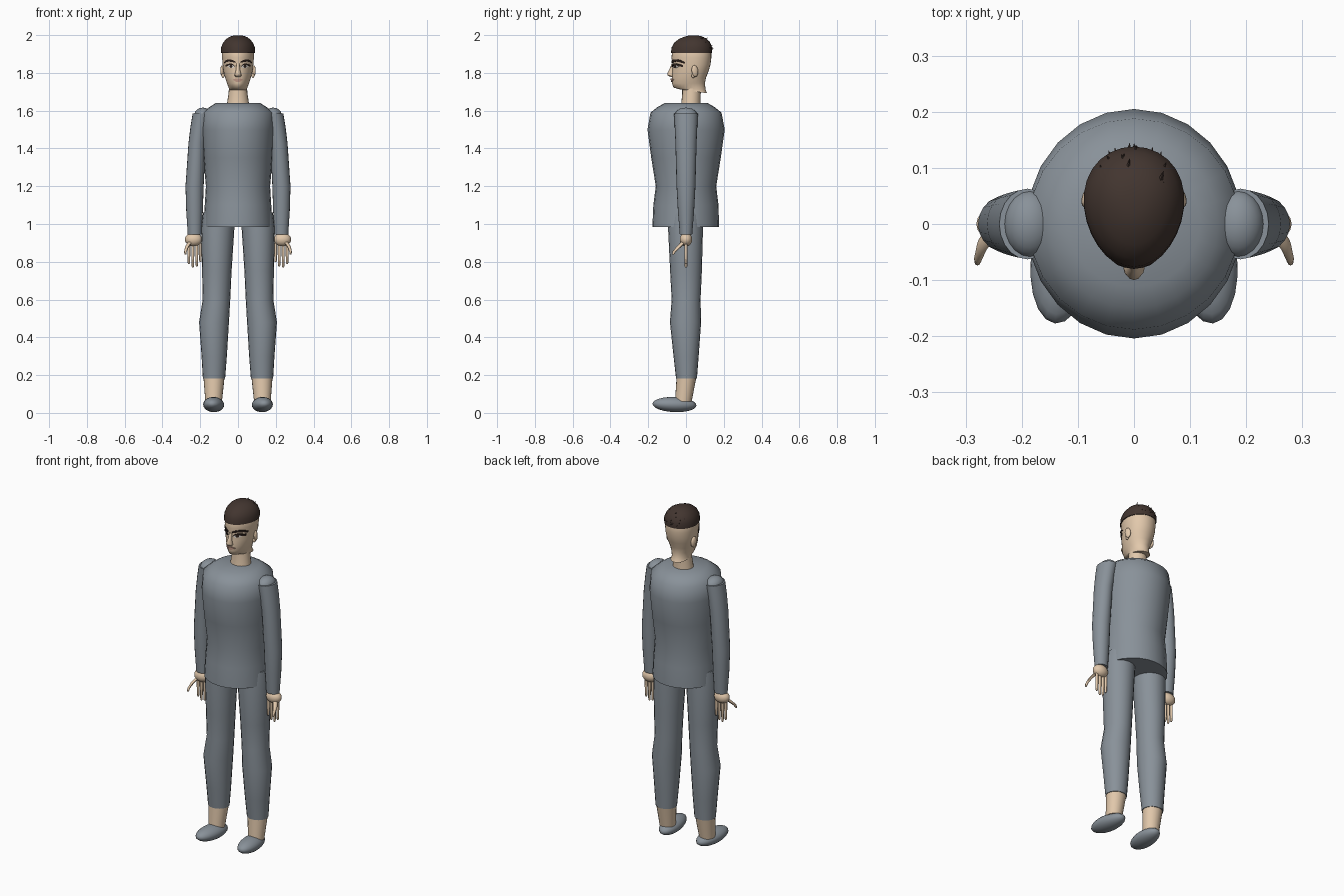
import bpy, bmesh, math, random
from mathutils import Vector, Matrix

random.seed(4)


def material(name, rgb):
    m = bpy.data.materials.new(name)
    m.diffuse_color = (*rgb, 1)
    return m


CLOTH = material("grey cloth", (0.25, 0.285, 0.32))
SKIN = material("skin", (0.76, 0.58, 0.41))
HAIR = material("dark brown hair", (0.055, 0.036, 0.029))
BROW = material("brow brown", (0.03, 0.018, 0.014))
WHITE = material("eye white", (0.75, 0.72, 0.68))
LIP = material("lip", (0.5, 0.3, 0.23))


def finish(name, bm, mat, angle=50):
    bmesh.ops.recalc_face_normals(bm, faces=bm.faces)
    me = bpy.data.meshes.new(name)
    bm.to_mesh(me)
    bm.free()
    me.materials.append(mat)
    ob = bpy.data.objects.new(name, me)
    bpy.context.collection.objects.link(ob)
    bpy.ops.object.select_all(action='DESELECT')
    ob.select_set(True)
    bpy.context.view_layer.objects.active = ob
    bpy.ops.object.shade_smooth_by_angle(angle=math.radians(angle))
    return ob


def loft(name, rings, mat, n=20, egg=0.0, side=1, angle=50):
    """Rings: (z, x centre, y front, y back, half width[, z at the back])."""
    bm = bmesh.new()
    loops = []
    for z, xc, yf, yb, w, *zb in rings:
        zb = zb[0] if zb else z
        loop = []
        for i in range(n):
            a = 2 * math.pi * i / n
            c = math.cos(a)
            loop.append(bm.verts.new((side * (xc + w * math.sin(a) * (1 - egg * c)),
                                      (yf + yb) / 2 - (yb - yf) / 2 * c,
                                      z + (zb - z) * (1 - c) / 2)))
        loops.append(loop)
    for p, q in zip(loops, loops[1:]):
        for i in range(n):
            j = (i + 1) % n
            bm.faces.new((p[i], p[j], q[j], q[i]))
    bm.faces.new(loops[0])
    bm.faces.new(loops[-1])
    return finish(name, bm, mat, angle)


def ball(name, centre, radii, mat, turn=0, tilt=0, seg=20):
    bm = bmesh.new()
    bmesh.ops.create_uvsphere(bm, u_segments=seg, v_segments=seg // 2 + 2, radius=1)
    bm.transform(Matrix.Translation(centre) @ Matrix.Rotation(turn, 4, 'Z')
                 @ Matrix.Rotation(tilt, 4, 'X') @ Matrix.Diagonal((*radii, 1)))
    return finish(name, bm, mat)


# shirt body
loft("shirt_body", [(0.985, 0, -.178, .175, .183), (1.10, 0, -.173, .172, .176),
                    (1.20, 0, -.16, .16, .17), (1.35, 0, -.184, .184, .183),
                    (1.50, 0, -.204, .205, .192), (1.59, 0, -.188, .188, .188),
                    (1.62, 0, -.15, .15, .15), (1.64, 0, -.112, .115, .118)],
     CLOTH, n=24, angle=60)

# neck
loft("neck", [(1.60, 0, -.03, .08, .06), (1.64, 0, -.025, .077, .058),
              (1.69, 0, -.02, .078, .05), (1.74, 0, -.02, .08, .047)], SKIN)

# limbs
for s, tag in ((1, "left"), (-1, "right")):
    loft(tag + "_trouser_leg", [(.183, .127, -.053, .058, .059), (.30, .126, -.066, .067, .067),
                                (.48, .127, -.085, .08, .079), (.60, .114, -.076, .077, .073),
                                (.75, .112, -.084, .084, .078), (.98, .107, -.095, .09, .088),
                                (1.06, .10, -.09, .088, .085)], CLOTH, side=s)
    loft(tag + "_ankle", [(.06, .129, -.058, .03, .044), (.19, .127, -.05, .055, .056)],
         SKIN, side=s)
    ball(tag + "_shoe", (s * .129, -.061, .044), (.055, .117, .04), CLOTH,
         turn=s * .1, tilt=-.04)
    loft(tag + "_sleeve", [(.945, .229, -.033, .033, .037), (1.07, .23, -.043, .043, .044),
                           (1.20, .23, -.05, .05, .048), (1.43, .216, -.056, .056, .046),
                           (1.52, .203, -.06, .06, .048), (1.585, .19, -.063, .063, .05)],
         CLOTH, side=s)
    ball(tag + "_shoulder_cap", (s * .186, 0, 1.575), (.046, .06, .041), CLOTH)
    # hand
    ball(tag + "_palm", (s * .235, 0, .918), (.046, .033, .036), SKIN)
    for k, (x, tip) in enumerate(((.199, .798), (.218, .775), (.239, .77), (.26, .788))):
        loft(f"{tag}_finger_{k + 1}", [(tip, x, -.004, .004, .004), (tip + .006, x, -.007, .007, .006),
                                       (.85, x, -.009, .009, .008), (.90, x, -.009, .009, .008)],
             SKIN, n=8, side=s)
    loft(tag + "_thumb", [(.838, .279, -.074, -.064, .005), (.855, .278, -.071, -.052, .007),
                          (.88, .27, -.05, -.024, .01), (.91, .25, -.022, .004, .012)],
         SKIN, n=8, side=s)

# head
EGG = 0.12
HEAD = [(1.712, 0, -.03, .112, .048, 1.692), (1.722, 0, -.066, .104, .047, 1.71),
        (1.745, 0, -.074, .10, .058), (1.775, 0, -.074, .106, .068),
        (1.81, 0, -.073, .12, .077), (1.845, 0, -.070, .13, .081),
        (1.88, 0, -.077, .134, .084), (1.915, 0, -.073, .134, .084),
        (1.95, 0, -.055, .12, .07), (1.975, 0, -.01, .08, .04)]
loft("head", HEAD, SKIN, n=28, egg=EGG, angle=70)


def face_y(x, z):
    """Depth of the front of the head at x, z."""
    for p, q in zip(HEAD, HEAD[1:]):
        if p[0] <= z <= q[0]:
            t = (z - p[0]) / (q[0] - p[0])
            yf, yb, w = (p[i] + (q[i] - p[i]) * t for i in (2, 3, 4))
            lo, hi = 0, 1.4
            for _ in range(25):
                a = (lo + hi) / 2
                if w * math.sin(a) * (1 - EGG * math.cos(a)) < abs(x):
                    lo = a
                else:
                    hi = a
            return (yf + yb) / 2 - (yb - yf) / 2 * math.cos(lo)


def plate(name, cols, mat, lift, side=1):
    """Thin plate laid on the face; cols are (x, z low, z high)."""
    bm = bmesh.new()
    grid = []
    for x, z0, z1 in cols:
        row = []
        for z in (z0, z1):
            y = face_y(x, z)
            row += [bm.verts.new((side * x, y - lift, z)), bm.verts.new((side * x, y + .002, z))]
        grid.append((row[0], row[2], row[3], row[1]))
    for p, q in zip(grid, grid[1:]):
        for i in range(4):
            j = (i + 1) % 4
            bm.faces.new((p[i], p[j], q[j], q[i]))
    bm.faces.new(grid[0])
    bm.faces.new(grid[-1])
    finish(name, bm, mat, 30)


# nose and mouth
loft("nose", [(1.778, 0, -.08, -.06, .012), (1.786, 0, -.097, -.06, .019),
              (1.796, 0, -.1, -.06, .016), (1.82, 0, -.087, -.06, .010),
              (1.85, 0, -.076, -.06, .009)], SKIN, n=12)
plate("upper_lip", [(-.027, 1.763, 1.765), (-.01, 1.763, 1.771), (0, 1.763, 1.769),
                    (.01, 1.763, 1.771), (.027, 1.763, 1.765)], LIP, .007)
plate("lower_lip", [(-.024, 1.761, 1.763), (-.01, 1.753, 1.762), (.01, 1.753, 1.762),
                    (.024, 1.761, 1.763)], LIP, .006)

# eyes, brows and ears
for s, tag in ((1, "left"), (-1, "right")):
    plate(tag + "_eye", [(.018, 1.832, 1.834), (.028, 1.826, 1.842), (.042, 1.826, 1.843),
                         (.056, 1.834, 1.837)], WHITE, .002, s)
    plate(tag + "_iris", [(.03, 1.831, 1.839), (.034, 1.827, 1.843), (.04, 1.827, 1.843),
                          (.044, 1.831, 1.839)], BROW, .004, s)
    plate(tag + "_lashes", [(.016, 1.832, 1.836), (.028, 1.841, 1.848), (.044, 1.842, 1.85),
                            (.056, 1.836, 1.846), (.067, 1.832, 1.842)], BROW, .008, s)
    plate(tag + "_brow", [(.014, 1.853, 1.861), (.03, 1.857, 1.869), (.05, 1.86, 1.872),
                          (.064, 1.856, 1.868), (.073, 1.85, 1.857)], BROW, .007, s)
    ball(tag + "_ear", (s * .083, .047, 1.81), (.010, .018, .031), SKIN,
         turn=s * .3, tilt=.15, seg=14)
    ball(tag + "_ear_lobe", (s * .079, .038, 1.785), (.008, .01, .012), SKIN, seg=10)

# hair cap
loft("hair", [(1.905, 0, -.08, .137, .089), (1.935, 0, -.076, .138, .089),
              (1.96, 0, -.062, .128, .079), (1.98, 0, -.037, .11, .062),
              (1.993, 0, -.005, .085, .04), (1.999, 0, .02, .06, .018)],
     HAIR, n=28, egg=EGG, angle=60)

# ragged locks at the back of the crown
bm = bmesh.new()
for i in range(22):
    x = random.uniform(-.06, .06)
    z = random.uniform(1.925, 1.982)
    y = .135 - 9 * x * x - max(0, z - 1.94) * .75
    d = Vector((random.uniform(-.5, .5), .7, random.uniform(-.7, .5))).normalized()
    m = Matrix.Translation(Vector((x, y - .006, z)) + d * .006) @ d.to_track_quat('Z', 'Y').to_matrix().to_4x4()
    bmesh.ops.create_cone(bm, cap_ends=True, segments=5, radius1=.006, radius2=.0005,
                          depth=.026, matrix=m)
finish("hair_locks", bm, HAIR)
